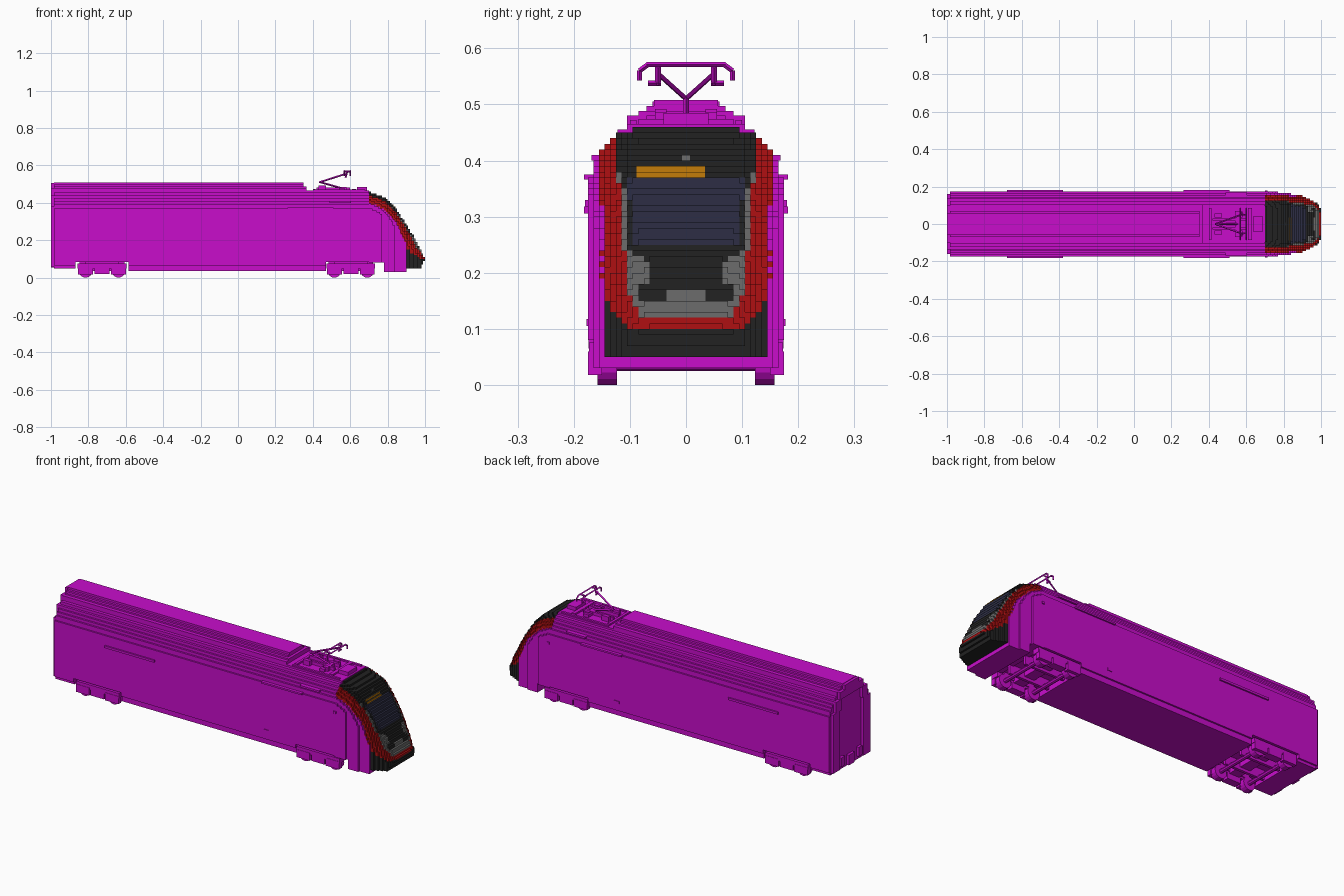
import bpy, bmesh, math
from mathutils import Vector

old = bpy.data.objects.get("Cube")
if old:
    bpy.data.objects.remove(old, do_unlink=True)

COLOURS = {
    "magenta": (0.58, 0.004, 0.60),
    "red": (0.43, 0.005, 0.006),
    "black": (0.016, 0.016, 0.016),
    "grey": (0.15, 0.15, 0.15),
    "navy_glass": (0.026, 0.027, 0.058),
    "orange": (0.55, 0.20, 0.003),
}
NAMES = list(COLOURS)
MATS = []
for n, c in COLOURS.items():
    m = bpy.data.materials.new(n)
    m.use_nodes = True
    m.diffuse_color = (*c, 1)
    m.node_tree.nodes["Principled BSDF"].inputs["Base Color"].default_value = (*c, 1)
    MATS.append(m)


def finish(name, bm, mats=None):
    bmesh.ops.recalc_face_normals(bm, faces=bm.faces)
    me = bpy.data.meshes.new(name)
    bm.to_mesh(me)
    bm.free()
    for m in mats or MATS[:1]:
        me.materials.append(m)
    ob = bpy.data.objects.new(name, me)
    bpy.context.collection.objects.link(ob)
    return ob


def boxes(name, specs, mats=None):
    """One object from boxes given as (x0, x1, y0, y1, z0, z1)."""
    bm = bmesh.new()
    for x0, x1, y0, y1, z0, z1 in specs:
        vs = bmesh.ops.create_cube(bm, size=1)["verts"]
        bmesh.ops.scale(bm, vec=(x1 - x0, y1 - y0, z1 - z0), verts=vs)
        bmesh.ops.translate(bm, vec=((x0 + x1) / 2, (y0 + y1) / 2, (z0 + z1) / 2), verts=vs)
    return finish(name, bm, mats)


def both(x0, x1, y0, y1, z0, z1):
    return [(x0, x1, y0, y1, z0, z1), (x0, x1, -y1, -y0, z0, z1)]


def stepped(name, x0, x1, z0, rings):
    """Extrude a stepped section; rings are (top height, half width)."""
    side, z = [], z0
    for top, hw in rings:
        if top > z:
            side += [(hw, z), (hw, top)]
            z = top
    pts = side + [(-y, z) for y, z in reversed(side)]
    bm = bmesh.new()
    face = bm.faces.new([bm.verts.new((x0, y, z)) for y, z in pts])
    new = bmesh.ops.extrude_face_region(bm, geom=[face])["geom"]
    bmesh.ops.translate(bm, vec=(x1 - x0, 0, 0), verts=[v for v in new if isinstance(v, bmesh.types.BMVert)])
    bm.faces.new(list(reversed(face.verts))) if not face.is_valid else None
    return finish(name, bm)


def rods(name, segs, r, sides=6):
    bm = bmesh.new()
    for a, b in segs:
        a, b = Vector(a), Vector(b)
        d = b - a
        vs = bmesh.ops.create_cone(bm, cap_ends=True, segments=sides, radius1=r, radius2=r, depth=d.length)["verts"]
        bmesh.ops.rotate(bm, matrix=Vector((0, 0, 1)).rotation_difference(d).to_matrix(), verts=vs)
        bmesh.ops.translate(bm, vec=(a + b) / 2, verts=vs)
    return finish(name, bm)


def lerp(pts, t):
    if t <= pts[0][0]:
        return pts[0][1]
    for (a, u), (b, v) in zip(pts, pts[1:]):
        if t <= b:
            return u + (v - u) * (t - a) / (b - a)
    return pts[-1][1]


# Main body: stepped sides, tall roof at the rear, low roof under the pantograph
SIDES = [(0.065, 0.165), (0.37, 0.174), (0.395, 0.165), (0.41, 0.155), (0.425, 0.145), (0.44, 0.135), (0.455, 0.122)]
LOW = SIDES + [(0.465, 0.105)]
TALL = SIDES + [(0.48, 0.105), (0.488, 0.085), (0.497, 0.07), (0.508, 0.057)]
stepped("body_rear", -0.985, -0.87, 0.05, TALL)
stepped("body_over_rear_bogie", -0.87, -0.585, 0.085, TALL)
stepped("body_middle", -0.585, 0.35, 0.035, TALL)
stepped("roof_end_step", 0.35, 0.365, 0.035, TALL[:-2])
stepped("body_front", 0.365, 0.47, 0.035, LOW)
stepped("body_over_front_bogie", 0.47, 0.70, 0.085, LOW)

# Rear end: raised rim around a recessed gangway panel
boxes("rear_rim", both(-1, -0.985, 0.10, 0.16, 0.06, 0.38) + both(-1, -0.985, 0.09, 0.135, 0.38, 0.44)
      + [(-1, -0.985, -0.10, 0.10, 0.44, 0.48), (-1, -0.985, -0.06, 0.06, 0.48, 0.505)])
boxes("rear_coupler", both(-1, -0.985, 0.06, 0.09, 0.07, 0.12) + [(-1, -0.985, -0.025, 0.025, 0.055, 0.11)])

# Nose: small blocks filling a tapered, sloping shape
TOP = [(0.70, 0.46), (0.79, 0.428), (0.837, 0.38), (0.89, 0.303), (0.933, 0.23), (0.965, 0.172), (0.992, 0.115), (1.0, 0.10)]
WIDTH = [(0.70, 0.175), (0.76, 0.171), (0.80, 0.165), (0.85, 0.158), (0.90, 0.15), (0.94, 0.132), (0.97, 0.115), (1.0, 0.09)]
BAND = [(0.17, 0.905), (0.18, 0.90), (0.235, 0.875), (0.29, 0.85), (0.34, 0.81), (0.38, 0.757), (0.40, 0.70)]
INNER = [(0.12, 0.083), (0.15, 0.095), (0.17, 0.106), (0.20, 0.108), (0.33, 0.115), (0.38, 0.123), (0.45, 0.123)]
MASK = [(0.185, 0.066), (0.22, 0.07), (0.24, 0.098), (0.25, 0.104), (0.34, 0.107), (0.38, 0.117), (0.39, 0.125)]


def solid(x, y, z):
    w, top = lerp(WIDTH, x), lerp(TOP, x)
    floor = 0.085 if x < 0.78 else 0.03 if x < 0.905 else 0.055
    if abs(y) > w or z < floor or x > lerp([(0.055, 0.98), (0.10, 1.0)], z):
        return False
    return z <= top - min(0.1, 0.5 * (top - 0.05)) * (abs(y) / w) ** 6


def paint(x, y, z):
    a = abs(y)
    if x < lerp(BAND, z):
        return "magenta"
    if z < lerp([(0.095, 0.10), (0.125, 0.12), (0.148, 0.17)], a):
        return "black"
    if z < 0.123 or a > lerp(INNER, z):
        return "red"
    if z < 0.15:
        return "grey"
    if z < 0.185:
        return "black" if 0.03 < a < 0.087 or (z > 0.17 and a < 0.087) else "grey"
    if a > lerp(MASK, z):
        return "grey"
    if 0.245 < z < 0.37 and a < lerp([(0.25, 0.092), (0.37, 0.104)], z):
        return "navy_glass"
    return "black"


S = 0.01
cells = {}
for i in range(30):
    for j in range(-17, 18):
        for k in range(43):
            p = (0.705 + i * S, j * S, 0.035 + k * S)
            if solid(*p):
                cells[i, j, k] = NAMES.index(paint(*p))
bm = bmesh.new()
corner = {}


def vert(key):
    if key not in corner:
        corner[key] = bm.verts.new((0.70 + key[0] * S, (key[1] - 0.5) * S, 0.03 + key[2] * S))
    return corner[key]


for cell, colour in cells.items():
    for axis in range(3):
        u, v = (axis + 1) % 3, (axis + 2) % 3
        for d in (0, 1):
            near = list(cell)
            near[axis] += 2 * d - 1
            if tuple(near) in cells:
                continue
            quad = []
            for du, dv in ((0, 0), (1, 0), (1, 1), (0, 1)):
                c = list(cell)
                c[axis] += d
                c[u] += du
                c[v] += dv
                quad.append(vert(tuple(c)))
            f = bm.faces.new(quad if d else quad[::-1])
            f.material_index = colour
finish("nose", bm, MATS)

# Destination display and headlamp plates, stepped with the nose slope
def plates(name, y0, y1, z0, z1, colour):
    ks = [k for k in range(43) if z0 < 0.035 + k * S < z1]
    specs = []
    for k in ks:
        x = 0.70 + S * (1 + max(i for (i, j, kk) in cells if kk == k and j == 0))
        specs.append((x, x + 0.002, y0, y1, 0.03 + k * S, 0.04 + k * S))
    boxes(name, specs, [MATS[NAMES.index(colour)]])


plates("destination_display", -0.088, 0.034, 0.374, 0.388, "orange")
plates("top_headlamp", -0.007, 0.007, 0.402, 0.412, "grey")

# Side strips, grilles and handles
boxes("side_strips", both(-0.68, -0.38, 0.17, 0.182, 0.306, 0.318) + both(0.265, 0.51, 0.165, 0.182, 0.366, 0.375)
      + both(0.49, 0.605, 0.155, 0.168, 0.40, 0.41) + both(0.28, 0.31, 0.17, 0.177, 0.105, 0.118)
      + both(0.70, 0.715, 0.165, 0.18, 0.318, 0.33))

# Bogies: wheels, side frames, axles and inner beams
for name, c in (("rear", -0.727), ("front", 0.603)):
    frame = both(c - 0.13, c + 0.13, 0.13, 0.173, 0.05, 0.076)
    frame += both(c - 0.04, c + 0.04, 0.13, 0.173, 0.02, 0.06)
    frame += both(c - 0.12, c + 0.12, 0.05, 0.065, 0.035, 0.086)
    frame += [(c - 0.03, c + 0.03, -0.14, 0.14, 0.05, 0.086)]
    frame += both(c - 0.09, c + 0.09, 0.125, 0.15, 0.06, 0.086)
    wheels, axles = [], []
    for x in (c - 0.088, c + 0.088):
        frame += both(x - 0.04, x + 0.04, 0.15, 0.175, 0.018, 0.06)
        axles.append(((x, -0.13, 0.036), (x, 0.13, 0.036)))
        for s in (-1, 1):
            wheels.append(((x, s * 0.123, 0.036), (x, s * 0.158, 0.036)))
    boxes(name + "_bogie_frame", frame)
    w = rods(name + "_wheels", wheels, 0.036, 16)
    rods(name + "_axles", axles, 0.011, 8)

# Roof equipment in the low part of the roof
gear = both(0.40, 0.68, 0.088, 0.10, 0.46, 0.472) + both(0.43, 0.47, 0.035, 0.055, 0.46, 0.492)
gear += both(0.55, 0.58, 0.035, 0.055, 0.46, 0.486) + [(0.42, 0.60, -0.03, -0.018, 0.46, 0.482)]
gear += [(0.42, 0.60, 0.018, 0.03, 0.46, 0.482), (0.54, 0.57, -0.07, 0.07, 0.46, 0.48)]
gear += [(0.635, 0.69, -0.04, 0.04, 0.46, 0.485), (0.61, 0.63, -0.085, 0.085, 0.46, 0.474)]
gear += [(0.40, 0.415, -0.085, 0.085, 0.46, 0.474)]
boxes("roof_equipment", gear)

# Pantograph: folded arms and a contact head with drooping horns
arms = [((0.555, 0, 0.478), (0.435, 0, 0.512))]
head = []
for s in (-1, 1):
    arms += [((0.435, 0, 0.510), (0.575, s * 0.05, 0.555)), ((0.575, s * 0.05, 0.535), (0.585, s * 0.05, 0.572)),
             ((0.575, s * 0.045, 0.538), (0.575, s * 0.068, 0.538))]
    for x in (0.568, 0.60):
        head += [((x, s * 0.068, 0.571), (x, s * 0.083, 0.56)), ((x, s * 0.083, 0.561), (x, s * 0.083, 0.543))]
head += [((x, -0.07, 0.571), (x, 0.07, 0.571)) for x in (0.568, 0.60)]
head += [((0.568, y, 0.568), (0.60, y, 0.568)) for y in (-0.05, 0.05)]
rods("pantograph_arms", arms, 0.005, 4)
rods("pantograph_head", head, 0.0045, 4)
